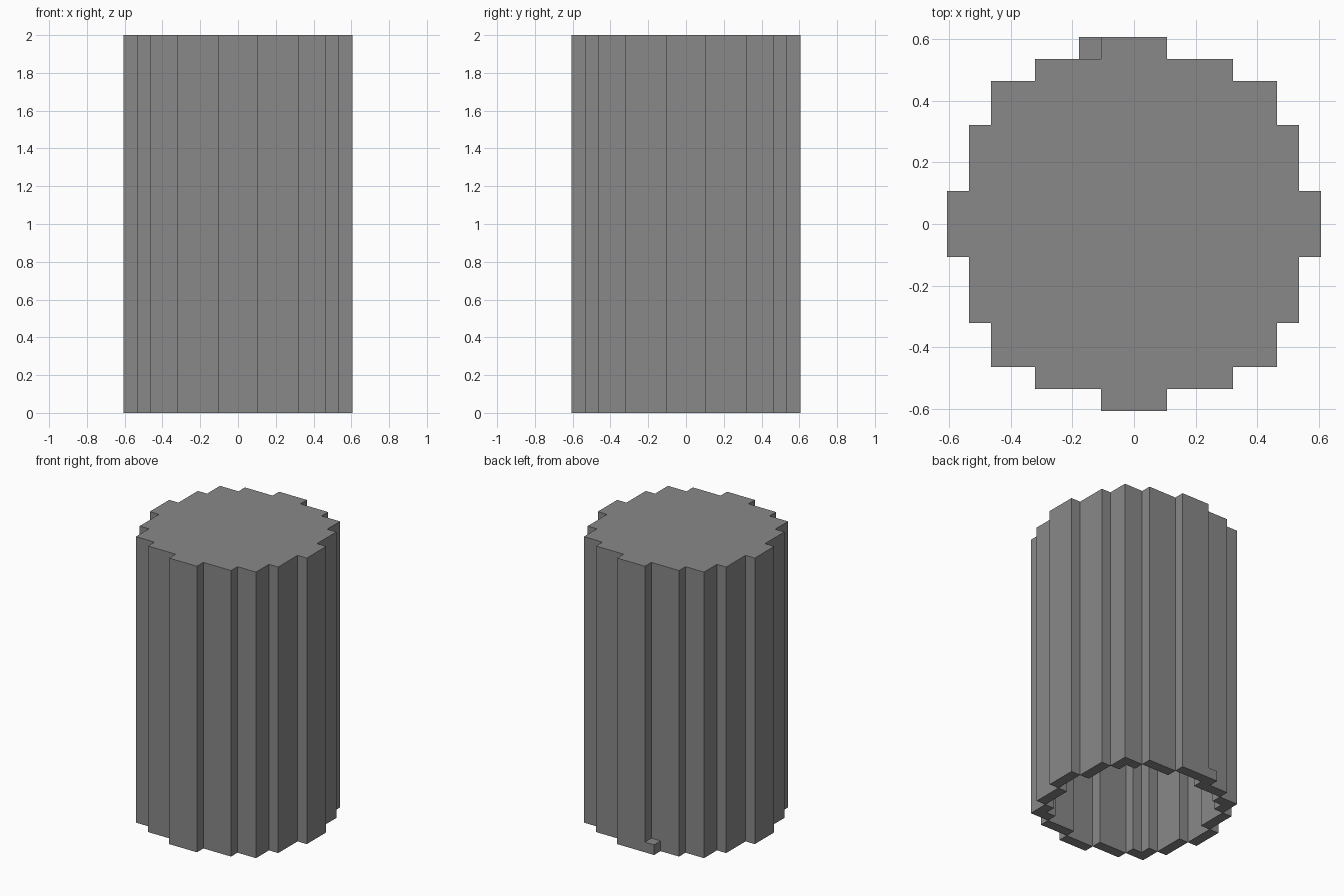
import bpy
import bmesh

cube = bpy.data.objects.get("Cube")
if cube:
    bpy.data.objects.remove(cube)

U = 2 / 28          # edge length of one block
HEIGHT = 28

stone = bpy.data.materials.new("grey_stone")
stone.use_nodes = True
stone.diffuse_color = (0.25, 0.25, 0.25, 1)
stone.node_tree.nodes["Principled BSDF"].inputs["Base Color"].default_value = (0.25, 0.25, 0.25, 1)


def finish(bm, name):
    mesh = bpy.data.meshes.new(name)
    bm.to_mesh(mesh)
    bm.free()
    mesh.materials.append(stone)
    obj = bpy.data.objects.new(name, mesh)
    bpy.context.collection.objects.link(obj)
    return obj


def stepped_profile(corners):
    """Counterclockwise staircase outline from the outward corners of one quadrant."""
    quadrant = []
    for i, (x, y) in enumerate(corners):
        quadrant.append((x, y))
        if i + 1 < len(corners):
            quadrant.append((corners[i + 1][0], y))
    outline = []
    for _ in range(4):
        outline += quadrant
        quadrant = [(-y, x) for x, y in quadrant]
    return outline


def add_tube(bm, outline, top, inward=False):
    """Vertical walls closed at the top and open at the bottom."""
    low, high = ([bm.verts.new((x * U, y * U, z * U)) for x, y in outline] for z in (0, top))
    faces = [bm.faces.new(high)]
    for i in range(len(outline)):
        j = (i + 1) % len(outline)
        faces.append(bm.faces.new((low[i], low[j], high[j], high[i])))
    if inward:
        bmesh.ops.reverse_faces(bm, faces=faces)


def add_rim_strip(bm, x0, x1, y0, y1):
    """Downward-facing strip of the bottom rim, repeated in each quadrant."""
    pts = [(x0, y0), (x0, y1), (x1, y1), (x1, y0)]
    for _ in range(4):
        bm.faces.new([bm.verts.new((x * U, y * U, 0)) for x, y in pts])
        pts = [(-y, x) for x, y in pts]


# Hollow tower, one block thick, closed on top and open underneath
bm = bmesh.new()
outer = [(8.5, 1.5), (7.5, 4.5), (6.5, 6.5), (4.5, 7.5), (1.5, 8.5)]
inner = [(7.5, 1.5), (6.5, 4.5), (5.5, 5.5), (4.5, 6.5), (1.5, 7.5)]


def outline_of(corners):
    # inward notches take the next corner's x and this corner's y
    return stepped_profile(corners)


add_tube(bm, outline_of(outer), HEIGHT)
add_tube(bm, outline_of(inner), HEIGHT - 1, inward=True)
add_rim_strip(bm, 7.5, 8.5, -1.5, 1.5)
add_rim_strip(bm, 6.5, 7.5, 1.5, 4.5)
add_rim_strip(bm, 5.5, 6.5, 4.5, 6.5)
add_rim_strip(bm, 4.5, 5.5, 5.5, 6.5)
add_rim_strip(bm, 1.5, 4.5, 6.5, 7.5)
finish(bm, "hollow_tower")

# Single loose block at the foot of the back wall
bm = bmesh.new()
bmesh.ops.create_cube(bm, size=U)
block = finish(bm, "foot_block")
block.location = (-2 * U, 8 * U, U / 2)
